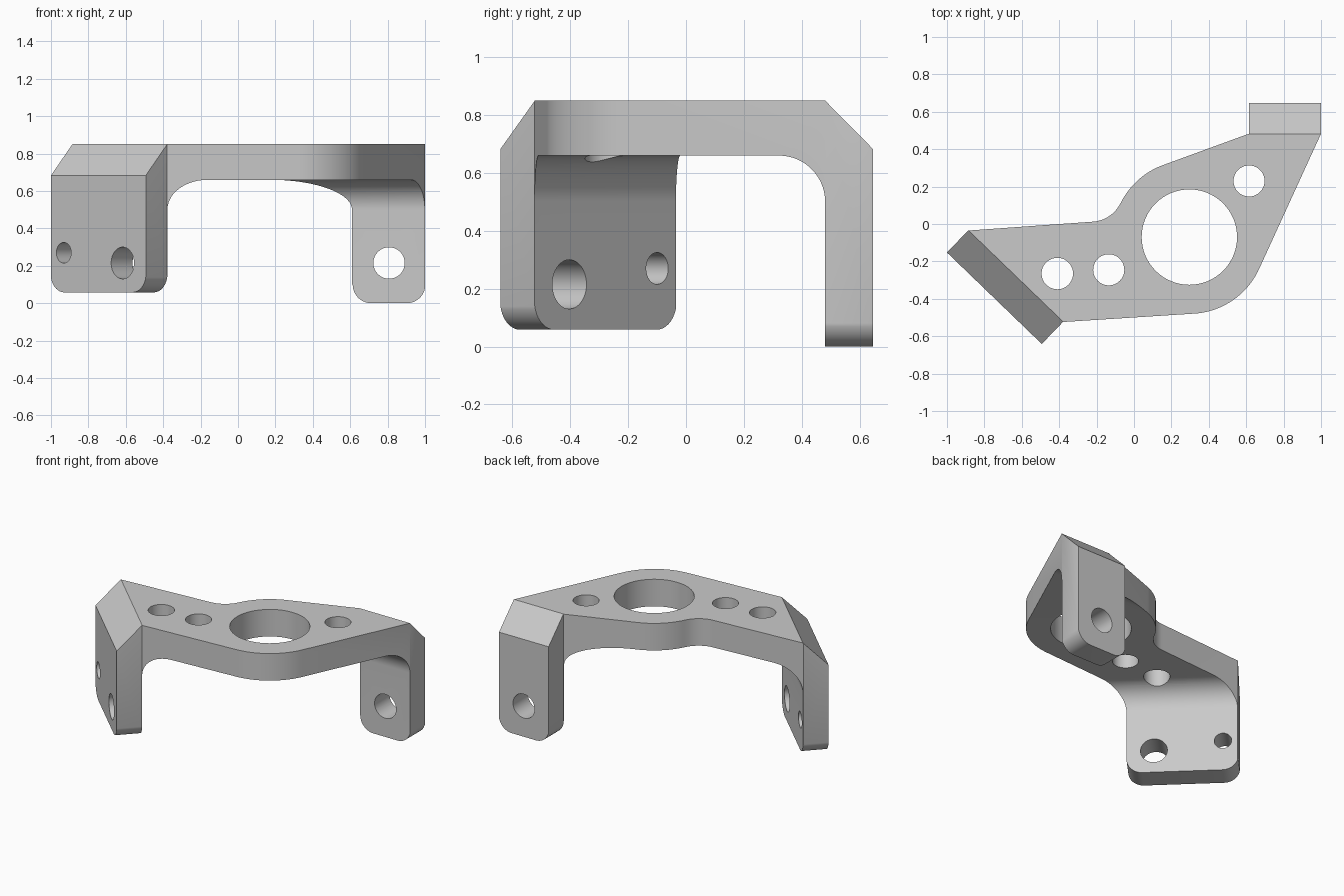
import bpy, bmesh
from math import cos, sin, radians
from mathutils import Vector

cube = bpy.data.objects.get("Cube")
if cube:
    bpy.data.objects.remove(cube, do_unlink=True)

X, Y, Z = Vector((1, 0, 0)), Vector((0, 1, 0)), Vector((0, 0, 1))
TOP, UNDER, THICK, CHAMFER, FILLET, CORNER = 0.85, 0.66, 0.163, 0.165, 0.16, 0.1
GAP = 0.002  # keeps cutter planes clear of existing edges


def arc(cx, cy, r, start, end, steps=20):
    angles = [radians(start + (end - start) * i / steps) for i in range(steps + 1)]
    return [(cx + r * cos(a), cy + r * sin(a)) for a in angles]


def prism(name, points, origin, a, b, c, d0, d1):
    """Sweep a 2D profile in axes a, b along axis c from d0 to d1."""
    bm = bmesh.new()
    low, high = ([bm.verts.new(origin + a * p + b * q + c * d) for p, q in points]
                 for d in (d0, d1))
    bm.faces.new(low)
    bm.faces.new(high)
    for i in range(len(points)):
        j = (i + 1) % len(points)
        bm.faces.new((low[i], low[j], high[j], high[i]))
    bmesh.ops.recalc_face_normals(bm, faces=bm.faces)
    mesh = bpy.data.meshes.new(name)
    bm.to_mesh(mesh)
    bm.free()
    obj = bpy.data.objects.new(name, mesh)
    bpy.context.collection.objects.link(obj)
    return obj


def combine(target, tool, operation='DIFFERENCE'):
    """Apply a boolean and discard the tool."""
    tool.hide_render = True
    mod = target.modifiers.new("cut", 'BOOLEAN')
    mod.operation, mod.object, mod.solver = operation, tool, 'EXACT'
    bpy.context.view_layer.objects.active = target
    bpy.ops.object.modifier_apply(modifier=mod.name)
    bpy.data.objects.remove(tool, do_unlink=True)


class Tab:
    """Frame of a mounting tab: inner edge from p to q, inward normal n."""
    def __init__(self, p, q, bottom, holes):
        p, q = Vector((*p, 0)), Vector((*q, 0))
        self.o, self.u = (p + q) / 2, (q - p).normalized()
        self.w, self.n = (q - p).length / 2, Z.cross((q - p).normalized())
        self.bottom, self.holes = bottom, holes

    def corner(self, side, depth):
        return (self.o + self.u * self.w * side - self.n * depth).xy[:]

    def outline(self):
        return [self.corner(s, d) for s, d in ((-1, 0), (-1, THICK), (1, THICK), (1, 0))]


left = Tab((-0.887, -0.035), (-0.38, -0.524), 0.058, [(0.18, 0.215, 0.085), (-0.257, 0.27, 0.055)])
right = Tab((1, 0.483), (0.615, 0.483), 0, [(0, 0.215, 0.084)])

# Plan outline swept to full height
outline = (left.outline()
           + arc(0.296, -0.07, 0.41, -86.6, -24.2)
           + right.outline()
           + arc(0.296, -0.07, 0.41, 111, 153.8)
           + arc(-0.232, 0.19, 0.178, -26.2, -86)[1:])
body = prism("bracket", outline, Vector(), X, Y, Z, 0, TOP)

# Hollow beneath the plate, with a fillet against each tab
profile = ([(GAP, -0.5)] + arc(FILLET + GAP, UNDER - FILLET, FILLET, 180, 90)
           + [(4, UNDER), (4, -0.5)])
hollow, other = (prism("hollow", profile, t.o, t.n, Z, t.u, -4, 4) for t in (left, right))
combine(hollow, other, 'INTERSECT')
combine(body, hollow)

for t in (left, right):
    # Sloped shoulder
    e = 0.05
    slope = CHAMFER / THICK
    shoulder = [(GAP + e, TOP + e * slope), (-THICK - e, TOP - CHAMFER - (e + GAP) * slope),
                (-THICK - e, TOP + e * slope)]
    combine(body, prism("shoulder", shoulder, t.o, t.n, Z, t.u, -t.w - e, t.w + e))
    # Rounded lower corners
    w, z = t.w + GAP, t.bottom + CORNER
    foot = ([(-w - e, -0.5), (-w - e, z)] + arc(CORNER - w, z, CORNER, 180, 270, 10)
            + arc(w - CORNER, z, CORNER, 270, 360, 10) + [(w + e, z), (w + e, -0.5)])
    combine(body, prism("foot", foot, t.o, t.u, Z, t.n, -THICK - e, e))
    # Tab holes
    for u, h, r in t.holes:
        ring = arc(u, h, r, 0, 360, 40)[:-1]
        combine(body, prism("tab_hole", ring, t.o, t.u, Z, t.n, -THICK - e, e))

# Plate holes
for x, y, r in ((0.296, -0.07, 0.255), (0.615, 0.23, 0.083),
                (-0.41, -0.265, 0.084), (-0.135, -0.245, 0.083)):
    ring = arc(x, y, r, 0, 360, 64)[:-1]
    combine(body, prism("plate_hole", ring, Vector(), X, Y, Z, 0.3, 1))

# Single grey finish
grey = bpy.data.materials.new("light_grey")
grey.use_nodes = True
colour = (0.59, 0.59, 0.59, 1)
grey.diffuse_color = colour
grey.node_tree.nodes["Principled BSDF"].inputs["Base Color"].default_value = colour
body.data.materials.clear()
body.data.materials.append(grey)
for face in body.data.polygons:
    face.material_index = 0

bpy.ops.object.select_all(action='DESELECT')
body.select_set(True)
bpy.context.view_layer.objects.active = body
bpy.ops.object.shade_smooth_by_angle(angle=radians(30))
